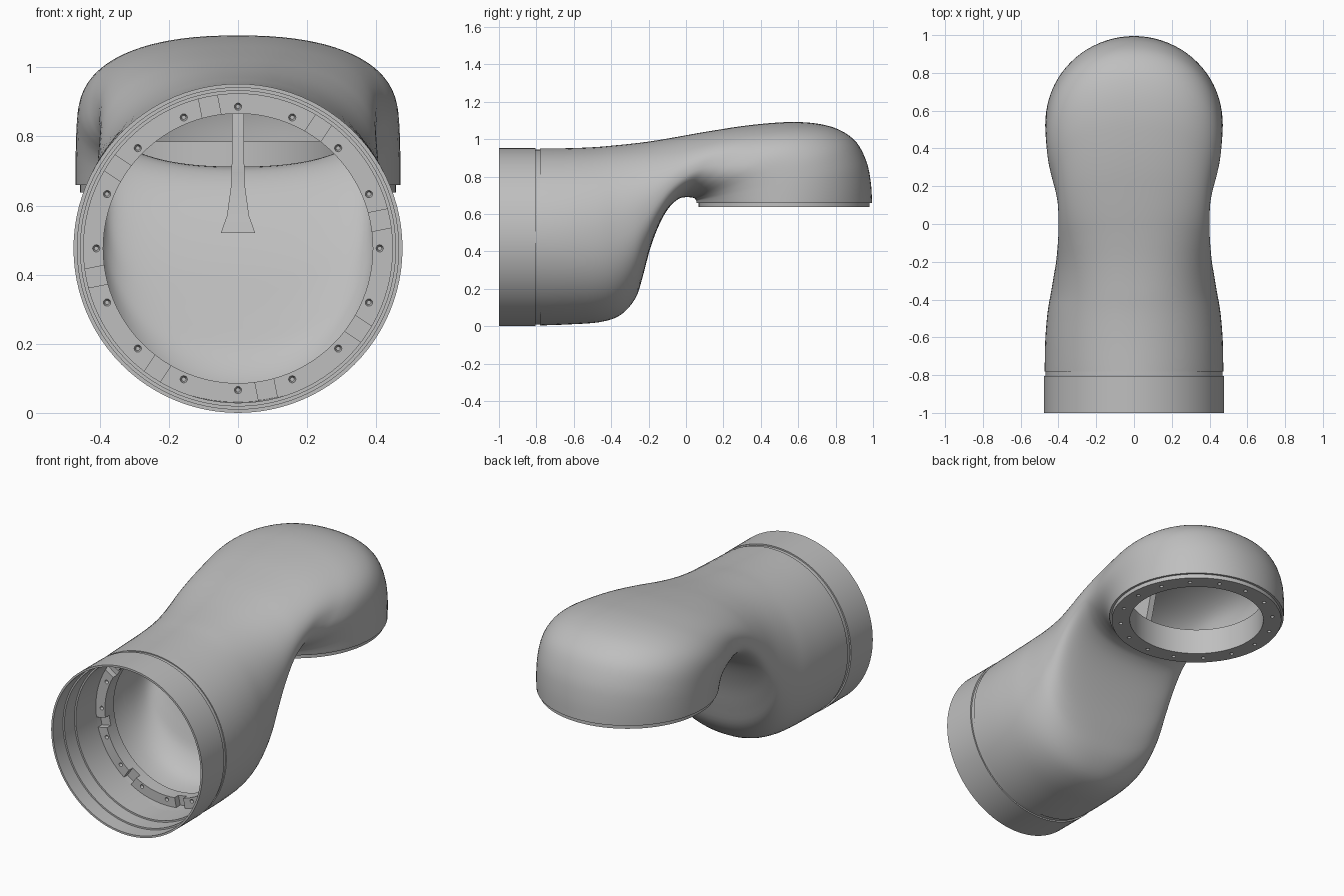
import bpy, bmesh
from math import sin, cos, pi, radians
from mathutils import Matrix, Vector

if "Cube" in bpy.data.objects:
    bpy.data.objects.remove(bpy.data.objects["Cube"])

# Single grey material
grey = bpy.data.materials.new("plain_grey")
grey.use_nodes = True
colour = (0.52, 0.52, 0.52, 1)
grey.diffuse_color = colour
grey.node_tree.nodes["Principled BSDF"].inputs["Base Color"].default_value = colour


def make_object(name, bm, matrix=None, recalc=True):
    if recalc:
        bmesh.ops.recalc_face_normals(bm, faces=bm.faces)
    mesh = bpy.data.meshes.new(name)
    bm.to_mesh(mesh)
    bm.free()
    mesh.materials.append(grey)
    obj = bpy.data.objects.new(name, mesh)
    bpy.context.collection.objects.link(obj)
    if matrix:
        obj.matrix_world = matrix
    return obj


def activate(obj):
    bpy.ops.object.select_all(action='DESELECT')
    obj.select_set(True)
    bpy.context.view_layer.objects.active = obj


def smooth(obj, angle=35):
    activate(obj)
    bpy.ops.object.shade_smooth_by_angle(angle=radians(angle))


def bridge(bm, rings, closed=False):
    """Join successive rings of equal length with quads."""
    pairs = list(zip(rings, rings[1:]))
    if closed:
        pairs.append((rings[-1], rings[0]))
    for a, b in pairs:
        for j in range(len(a)):
            k = (j + 1) % len(a)
            bm.faces.new((a[j], a[k], b[k], b[j]))


def lathe(name, profile, matrix, segments=96):
    """Revolve a closed (radius, height) profile around local z."""
    bm = bmesh.new()
    rings = []
    for r, h in profile:
        angles = [2 * pi * j / segments for j in range(segments)]
        rings.append([bm.verts.new((r * cos(a), r * sin(a), h)) for a in angles])
    bridge(bm, rings, closed=True)
    return make_object(name, bm, matrix)


def cut_flange(obj, height, notches):
    """Cut screw dimples, and optionally notches, into the face at a height."""
    bm = bmesh.new()
    for i in range(16):
        spot = Matrix.Rotation(2 * pi * i / 16, 4, 'Z') @ Matrix.Translation((0.41, 0, height))
        bmesh.ops.create_cone(bm, cap_ends=True, segments=16, radius1=0.015,
                              radius2=0.006, depth=0.03, matrix=spot)
    for i in range(notches):
        turn = Matrix.Rotation(2 * pi * i / notches - pi / 16, 4, 'Z')
        size = Matrix.Diagonal((0.2, 0.055, 0.07, 1))
        bmesh.ops.create_cube(bm, size=1, matrix=turn @ Matrix.Translation((0.42, 0, height)) @ size)
    cutter = make_object("flange_cutter", bm, obj.matrix_world.copy())
    cutter.hide_render = True
    mod = obj.modifiers.new("cut", 'BOOLEAN')
    mod.operation = 'DIFFERENCE'
    mod.solver = 'EXACT'
    mod.object = cutter
    bpy.context.view_layer.update()
    activate(obj)
    bpy.ops.object.modifier_apply(modifier=mod.name)
    bpy.data.objects.remove(cutter)


def spline(rows, steps):
    """Catmull-Rom interpolation of rows of values."""
    rows = [Vector(r) for r in rows]
    out = []
    for i in range(len(rows) - 1):
        p, q, r = rows[max(i - 1, 0)], rows[i], rows[i + 1]
        s = rows[min(i + 2, len(rows) - 1)]
        for k in range(steps):
            t = k / steps
            out.append(q + (r - p) * (t / 2) + (2 * p - 5 * q + 4 * r - s) * (t * t / 2)
                       + (3 * q - p - 3 * r + s) * (t ** 3 / 2))
    return out + [rows[-1]]


# Curved body: outer y, outer z, inner y, inner z, half width
sections = [
    (-.78, .95, -.78, .004, .473),
    (-.62, .952, -.62, .01, .47),
    (-.48, .958, -.46, .022, .458),
    (-.38, .967, -.35, .06, .44),
    (-.28, .977, -.27, .15, .425),
    (-.18, .99, -.23, .27, .413),
    (-.06, 1.01, -.19, .42, .405),
    (.05, 1.03, -.14, .55, .4),
    (.17, 1.05, -.09, .635, .4),
    (.3, 1.07, -.04, .68, .405),
    (.44, 1.085, 0, .69, .42),
    (.58, 1.092, .03, .688, .44),
    (.71, 1.082, .045, .684, .455),
    (.82, 1.05, .05, .68, .463),
    (.91, .985, .052, .676, .467),
    (.965, .88, .055, .672, .469),
    (.988, .77, .055, .667, .47),
    (.995, .66, .055, .66, .47),
]
bm = bmesh.new()
rings = []
path = spline(sections, 4)
around = 80
for i, (yo, zo, yi, zi, width) in enumerate(path):
    power = 2 / (2 + 0.35 * sin(pi * i / (len(path) - 1)))
    centre = Vector((0, (yo + yi) / 2, (zo + zi) / 2))
    half = Vector((0, (yo - yi) / 2, (zo - zi) / 2))
    ring = []
    for j in range(around):
        c, s = cos(2 * pi * j / around), sin(2 * pi * j / around)
        c = abs(c) ** power * (1 if c > 0 else -1)
        s = abs(s) ** power * (1 if s > 0 else -1)
        ring.append(bm.verts.new(centre + half * c + Vector((width * s, 0, 0))))
    rings.append(ring)
bridge(bm, rings)
body = make_object("curved_body", bm, recalc=False)
shell = body.modifiers.new("wall", 'SOLIDIFY')
shell.thickness = 0.022
shell.offset = -1
activate(body)
bpy.ops.object.modifier_apply(modifier=shell.name)
smooth(body, 50)

# Front sleeve with outer groove and stepped bore
front = Matrix.Translation((0, 0, 0.476)) @ Matrix.Rotation(-pi / 2, 4, 'X')
sleeve = lathe("front_sleeve", [
    (.476, -1), (.476, -.805), (.468, -.805), (.468, -.778), (.46, -.778), (.46, -.64),
    (.447, -.64), (.447, -.82), (.456, -.82), (.456, -.91), (.465, -.91), (.465, -1)], front)
smooth(sleeve)

# Recessed front flange with screws and notches
flange = lathe("front_flange", [(.39, -.64), (.455, -.64), (.455, -.56), (.39, -.56)], front)
cut_flange(flange, -.64, 8)
smooth(flange)

# Lower flange and collar under the head
lower = Matrix.Translation((0, 0.525, 0))
collar = lathe("lower_collar", [
    (.36, .637), (.457, .637), (.457, .662), (.44, .662), (.44, .785), (.36, .785)], lower)
cut_flange(collar, .637, 0)
smooth(collar)

# Inner rib in the neck, flaring at its foot: z, front y, back y, half width
bm = bmesh.new()
rings = []
for z, yf, yb, w in [(.52, -.2, -.165, .05), (.57, -.19, -.14, .032), (.65, -.17, -.085, .021),
                     (.695, -.17, -.03, .019), (.72, -.17, .1, .018), (.985, -.14, .17, .018)]:
    rings.append([bm.verts.new(p) for p in ((-w, yf, z), (w, yf, z), (w, yb, z), (-w, yb, z))])
bridge(bm, rings)
bm.faces.new(rings[0])
bm.faces.new(rings[-1])
smooth(make_object("neck_rib", bm))
